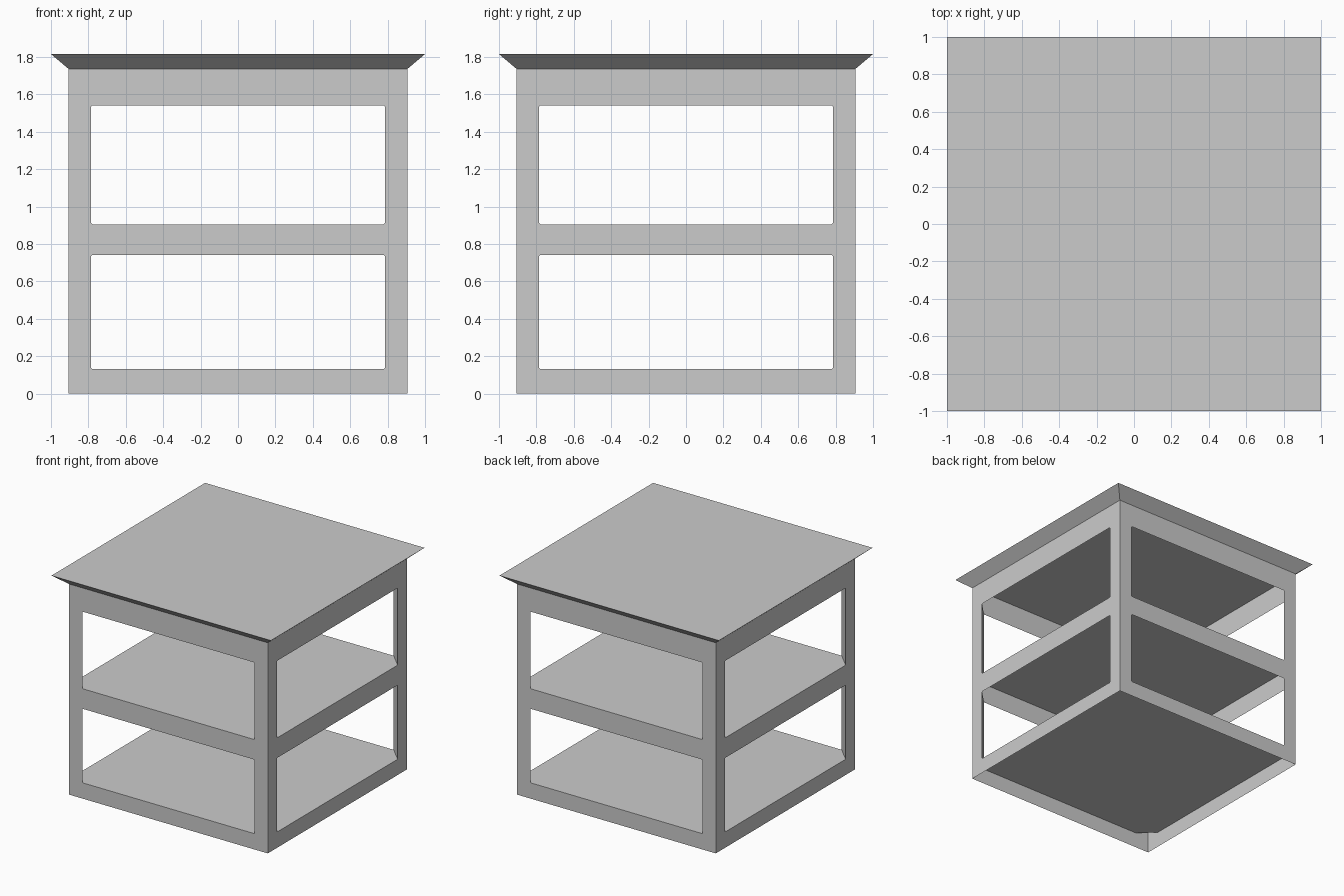
import bpy, bmesh
from mathutils import Matrix
from math import pi

if "Cube" in bpy.data.objects:
    bpy.data.objects.remove(bpy.data.objects["Cube"])

W = 0.905            # half width of the body
P = 0.785            # half width of the openings
TOP, ROOF = 1.735, 1.815
OPENINGS = [(0.13, 0.74), (0.905, 1.54)]   # sill and lintel heights
C = 0.006            # tiny cut on the opening corners


def finish(bm, name):
    mesh = bpy.data.meshes.new(name)
    bm.to_mesh(mesh)
    bm.free()
    obj = bpy.data.objects.new(name, mesh)
    bpy.context.collection.objects.link(obj)
    return obj


def loop_edges(bm, pts):
    vs = [bm.verts.new(p) for p in pts]
    return [bm.edges.new((vs[i], vs[i - 1])) for i in range(len(vs))]


def turned(name, bm, i):
    bmesh.ops.transform(bm, matrix=Matrix.Rotation(i * pi / 2, 4, 'Z'), verts=bm.verts)
    return finish(bm, name)


for i, side in enumerate(("front", "right", "back", "left")):
    # thin wall sheet with two openings
    bm = bmesh.new()
    edges = loop_edges(bm, [(-W, -W, 0), (W, -W, 0), (W, -W, TOP), (-W, -W, TOP)])
    for a, b in OPENINGS:
        edges += loop_edges(bm, [(x, -W, z) for x, z in (
            (C - P, a), (P - C, a), (P, a + C), (P, b - C),
            (P - C, b), (C - P, b), (-P, b - C), (-P, a + C))])
    bmesh.ops.triangle_fill(bm, edges=edges, use_beauty=True, normal=(0, -1, 0))
    for f in bm.faces:
        f.normal_update()
        if f.normal.y > 0:
            f.normal_flip()
    turned(side + "_wall", bm, i)

    # slanted inner faces closing the back of each corner post
    bm = bmesh.new()
    for a, b in OPENINGS:
        bm.faces.new([bm.verts.new(p) for p in (
            (P, -W, a), (P, -W, b), (W, -P, b), (W, -P, a))])
    turned(side + "_post_inner_face", bm, i)

# floor sheets with corners cut along the posts
for name, (z, _) in zip(("lower_floor", "upper_floor"), OPENINGS):
    bm = bmesh.new()
    bm.faces.new([bm.verts.new((x, y, z)) for x, y in (
        (-P, -W), (P, -W), (W, -P), (W, P), (P, W), (-P, W), (-W, P), (-W, -P))])
    finish(bm, name)

# flat roof slab flaring outward to the top
bm = bmesh.new()
bmesh.ops.create_cube(bm, size=2)
for v in bm.verts:
    s, z = (1.0, ROOF) if v.co.z > 0 else (W, TOP)
    v.co = (v.co.x * s, v.co.y * s, z)
finish(bm, "roof")
